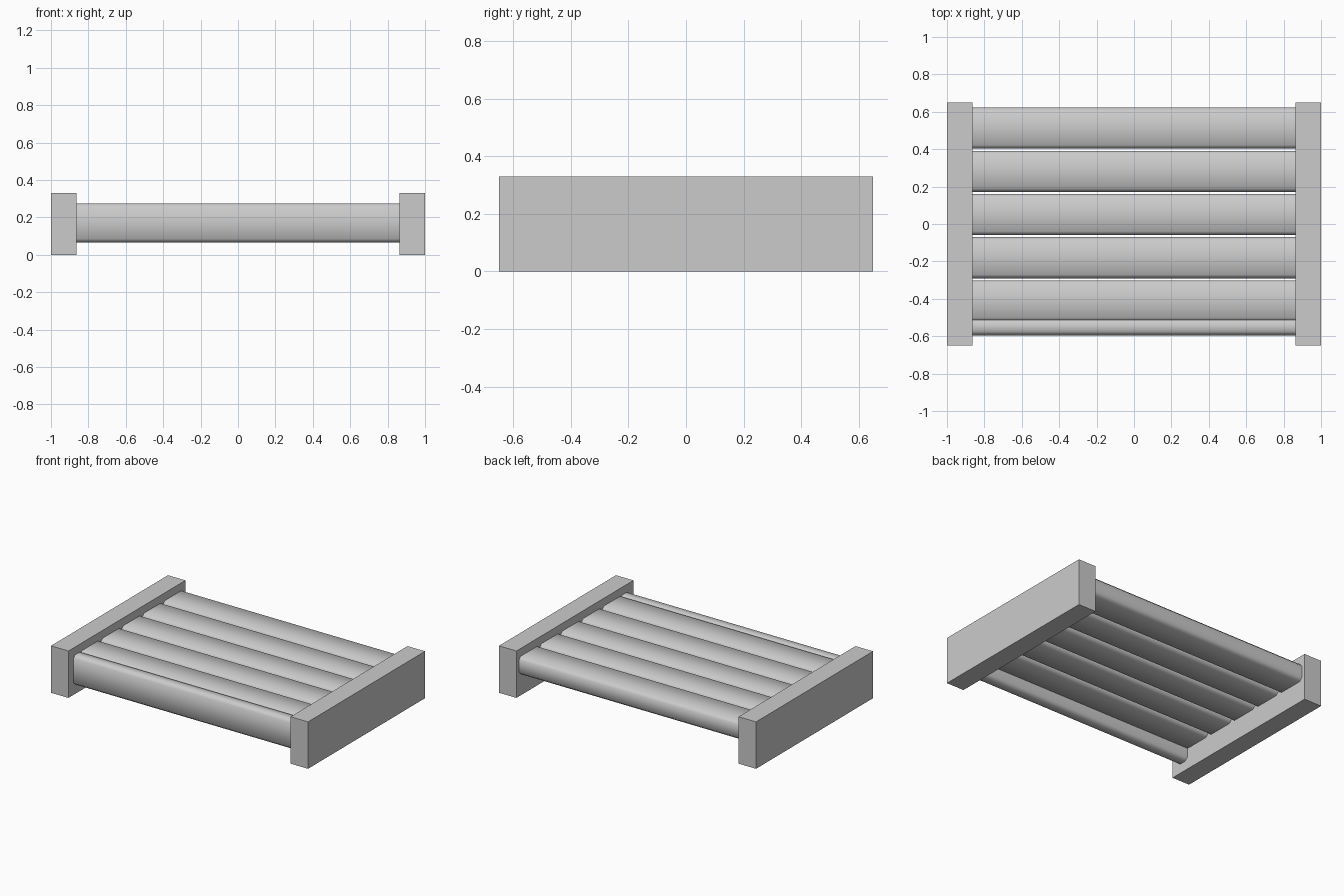
import bpy, bmesh, math

if "Cube" in bpy.data.objects:
    bpy.data.objects.remove(bpy.data.objects["Cube"])

PLATE_INNER = 0.864   # inner face of the end plates


def box(name, x0, x1, y0, y1, z0, z1, chamfer=0):
    """Box; with a chamfer its edges along x are cut and it is shaded smooth."""
    bm = bmesh.new()
    bmesh.ops.create_cube(bm, size=1)
    for v in bm.verts:
        v.co.x = x0 + (v.co.x + 0.5) * (x1 - x0)
        v.co.y = y0 + (v.co.y + 0.5) * (y1 - y0)
        v.co.z = z0 + (v.co.z + 0.5) * (z1 - z0)
    if chamfer:
        long_edges = [e for e in bm.edges
                      if abs(e.verts[0].co.x - e.verts[1].co.x) > 1]
        bmesh.ops.bevel(bm, geom=long_edges, offset=chamfer, offset_type='OFFSET',
                        segments=1, profile=0.5, affect='EDGES')
    bmesh.ops.recalc_face_normals(bm, faces=bm.faces)
    mesh = bpy.data.meshes.new(name)
    bm.to_mesh(mesh)
    bm.free()
    obj = bpy.data.objects.new(name, mesh)
    bpy.context.collection.objects.link(obj)
    if chamfer:
        bpy.ops.object.select_all(action='DESELECT')
        obj.select_set(True)
        bpy.context.view_layer.objects.active = obj
        bpy.ops.object.shade_smooth_by_angle(angle=math.radians(60))
    return obj


# End plates
box("left_end_plate", -1, -PLATE_INNER, -0.65, 0.65, 0, 0.33)
box("right_end_plate", PLATE_INNER, 1, -0.65, 0.65, 0, 0.33)

# Five flat-lying slats, back to front
for i in range(5):
    y = 0.5125 - 0.231 * i
    box(f"slat_{i + 1}", -PLATE_INNER, PLATE_INNER, y - 0.11, y + 0.11,
        0.149, 0.275, 0.02)

# Upright front slat
box("front_slat", -PLATE_INNER, PLATE_INNER, -0.595, -0.505, 0.066, 0.275, 0.02)
